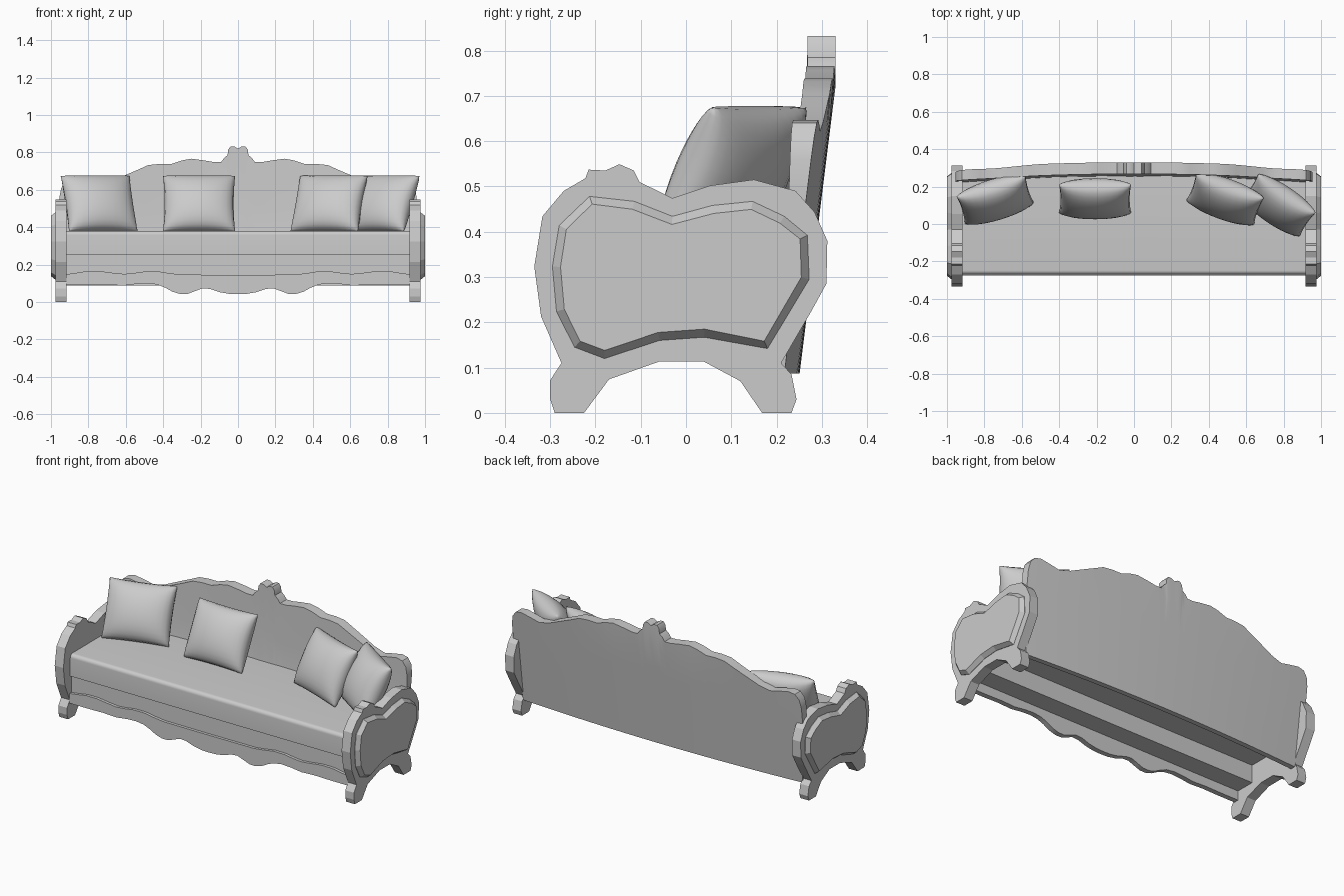
import bpy, bmesh, math
from mathutils import Matrix, Vector

if "Cube" in bpy.data.objects:
    bpy.data.objects.remove(bpy.data.objects["Cube"])

grey = bpy.data.materials.new("light_grey")
grey.use_nodes = True
colour = (0.6, 0.6, 0.6, 1)
grey.diffuse_color = colour
grey.node_tree.nodes["Principled BSDF"].inputs["Base Color"].default_value = colour
BOW = .037


def finish(name, bm, smooth=None):
    """Turn a bmesh into a named, coloured object."""
    bmesh.ops.recalc_face_normals(bm, faces=bm.faces)
    mesh = bpy.data.meshes.new(name)
    bm.to_mesh(mesh)
    bm.free()
    mesh.materials.append(grey)
    obj = bpy.data.objects.new(name, mesh)
    bpy.context.collection.objects.link(obj)
    if smooth:
        bpy.ops.object.select_all(action="DESELECT")
        obj.select_set(True)
        bpy.context.view_layer.objects.active = obj
        bpy.ops.object.shade_smooth_by_angle(angle=math.radians(smooth))


def add_prism(bm, outline, place, start, end):
    """Extrude an outline between two depths; returns the end cap."""
    rings = [[bm.verts.new(place(a, b, d)) for a, b in outline] for d in (start, end)]
    bm.faces.new(rings[0])
    n = len(outline)
    for i in range(n):
        j = (i + 1) % n
        bm.faces.new((rings[0][i], rings[0][j], rings[1][j], rings[1][i]))
    return bm.faces.new(rings[1])


def mirrored(half):
    """Full left-to-right run from a half profile that starts at x = 0."""
    return [(-x, z) for x, z in reversed(half) if x > 0] + half


# Scrolled arms with feet and a raised side panel
ARM = [(-.29, 0), (-.225, 0), (-.17, .074), (-.06, .113), (.04, .113), (.12, .07),
       (.168, 0), (.233, 0), (.244, .03), (.233, .085), (.21, .11), (.277, .225),
       (.31, .285), (.312, .38), (.284, .443), (.242, .49), (.15, .515), (.054, .502),
       (-.03, .474), (-.103, .51), (-.115, .535), (-.147, .549), (-.178, .535),
       (-.215, .537), (-.222, .518), (-.27, .49), (-.317, .434), (-.335, .323),
       (-.32, .213), (-.275, .11), (-.3, .072), (-.3, .03)]
PANEL = [(-.213, .478), (-.114, .467), (-.03, .434), (.058, .458), (.147, .467),
         (.217, .434), (.268, .392), (.272, .295), (.18, .142), (.04, .167),
         (-.058, .16), (-.18, .12), (-.246, .145), (-.286, .224), (-.295, .323),
         (-.28, .414)]
for side, label in ((1, "left"), (-1, "right")):
    def sideways(y, z, x):
        return (side * x, y, z)
    bm = bmesh.new()
    add_prism(bm, ARM, sideways, .918, .975)
    finish(label + "_arm", bm)
    bm = bmesh.new()
    cap = add_prism(bm, PANEL, sideways, .97, .977)
    bmesh.ops.recalc_face_normals(bm, faces=bm.faces)
    bmesh.ops.inset_region(bm, faces=[cap], thickness=.018)
    for v in cap.verts:
        v.co.x = side
    finish(label + "_arm_panel", bm)

# Bowed back board with a carved crest, leaning at the back and thinner lower down
CREST = [(0, .82), (.02, .832), (.04, .832), (.052, .815), (.056, .785), (.075, .77),
         (.09, .748), (.13, .748), (.18, .757), (.25, .766), (.3, .757), (.36, .737),
         (.42, .738), (.48, .732), (.54, .705), (.61, .675), (.69, .64), (.76, .622),
         (.82, .635), (.88, .647), (.92, .64), (.945, .61), (.955, .56)]
LEVELS = (0, .3, .45, .65, .85, 1)
bm = bmesh.new()
grid = []
for x, top in mirrored(CREST):
    column = []
    for front in (False, True):
        line = []
        for t in LEVELS:
            z = .087 + (top - .087) * t
            drop = max(0, .72 - z)
            y = .33 - .125 * drop - BOW * x * x
            if front:
                y -= max(.03, .062 - .095 * drop)
            line.append(bm.verts.new((x * (.965 + .035 * min(1, t * 1.5)), y, z)))
        column.append(line)
    grid.append(column[0] + column[1][::-1])
for a, b in zip(grid, grid[1:]):
    for i in range(len(a)):
        j = (i + 1) % len(a)
        bm.faces.new((a[i], a[j], b[j], b[i]))
for end in (grid[0], grid[-1]):
    for i in range(len(LEVELS) - 1):
        bm.faces.new((end[i], end[i + 1], end[-2 - i], end[-1 - i]))
finish("back_board", bm, 35)


def lengthways(y, z, x):
    return (x, y, z)


def frontal(x, z, y):
    return (x, y, z)


# Seat cushion with a softened front edge, its rear following the bowed back
RADIUS = .022
roll = [(-.27 + RADIUS * (1 - math.sin(a)), .38 - RADIUS * (1 - math.cos(a)))
        for a in (math.pi / 2 * i / 6 for i in range(7))]
bm = bmesh.new()
add_prism(bm, [(.228, .25), (.228, .38)] + roll + [(-.27, .25)], lengthways, -.92, .92)
for i in range(-4, 5):
    bmesh.ops.bisect_plane(bm, geom=bm.verts[:] + bm.edges[:] + bm.faces[:],
                           plane_co=(i * .18, 0, 0), plane_no=(1, 0, 0))
for v in bm.verts:
    if v.co.y > .2:
        v.co.y += BOW * (.92 ** 2 - v.co.x ** 2)
finish("seat", bm, 30)

# Front rail under the seat, open behind it
bm = bmesh.new()
add_prism(bm, [(-.258, .145), (-.13, .145), (-.13, .25), (-.258, .25)],
          lengthways, -.92, .92)
finish("seat_rail", bm)

# Front apron with wavy top and bottom edges
LOWER = [(0, .042), (.05, .044), (.1, .053), (.15, .07), (.19, .073), (.23, .058),
         (.27, .043), (.31, .043), (.35, .055), (.39, .077), (.43, .093), (.48, .1),
         (.54, .097), (.61, .088), (.7, .092), (.8, .09), (.92, .09)]
UPPER = [(0, .145), (.3, .146), (.36, .153), (.43, .164), (.5, .163), (.56, .154),
         (.61, .15), (.67, .156), (.74, .165), (.81, .165), (.87, .155), (.92, .148)]
bm = bmesh.new()
add_prism(bm, mirrored(LOWER) + mirrored(UPPER)[::-1], frontal, -.275, -.245)
finish("front_apron", bm, 30)


def pillow(name, x, y, turn, width=.385, height=.332, puff=.088, n=14):
    """Plump square pillow with pinched corners, leaning back."""
    bm = bmesh.new()
    for face in (-1, 1):
        rows = []
        for i in range(n + 1):
            v = -math.cos(math.pi * i / n)
            row = []
            for j in range(n + 1):
                u = -math.cos(math.pi * j / n)
                bulge = (max(0, 1 - u * u) * max(0, 1 - v * v)) ** .42
                row.append(bm.verts.new((u * width / 2 * (1 - .04 * (1 - v * v)),
                                         face * puff * bulge,
                                         v * height / 2 * (1 - .03 * (1 - u * u)))))
            rows.append(row)
        for a, b in zip(rows, rows[1:]):
            for k in range(n):
                bm.faces.new((a[k], a[k + 1], b[k + 1], b[k]))
    bmesh.ops.remove_doubles(bm, verts=bm.verts, dist=.0005)
    place = (Matrix.Translation(Vector((x, y, .526)))
             @ Matrix.Rotation(math.radians(turn), 4, "Z")
             @ Matrix.Rotation(math.radians(-27), 4, "X"))
    bmesh.ops.transform(bm, matrix=place, verts=bm.verts)
    finish(name, bm, 60)


# Scatter pillows
pillow("pillow_far_right", -.742, .13, 17)
pillow("pillow_centre_right", -.208, .135, 0)
pillow("pillow_inner_left", .487, .133, -20)
pillow("pillow_far_left", .775, .1, -34, width=.37)
